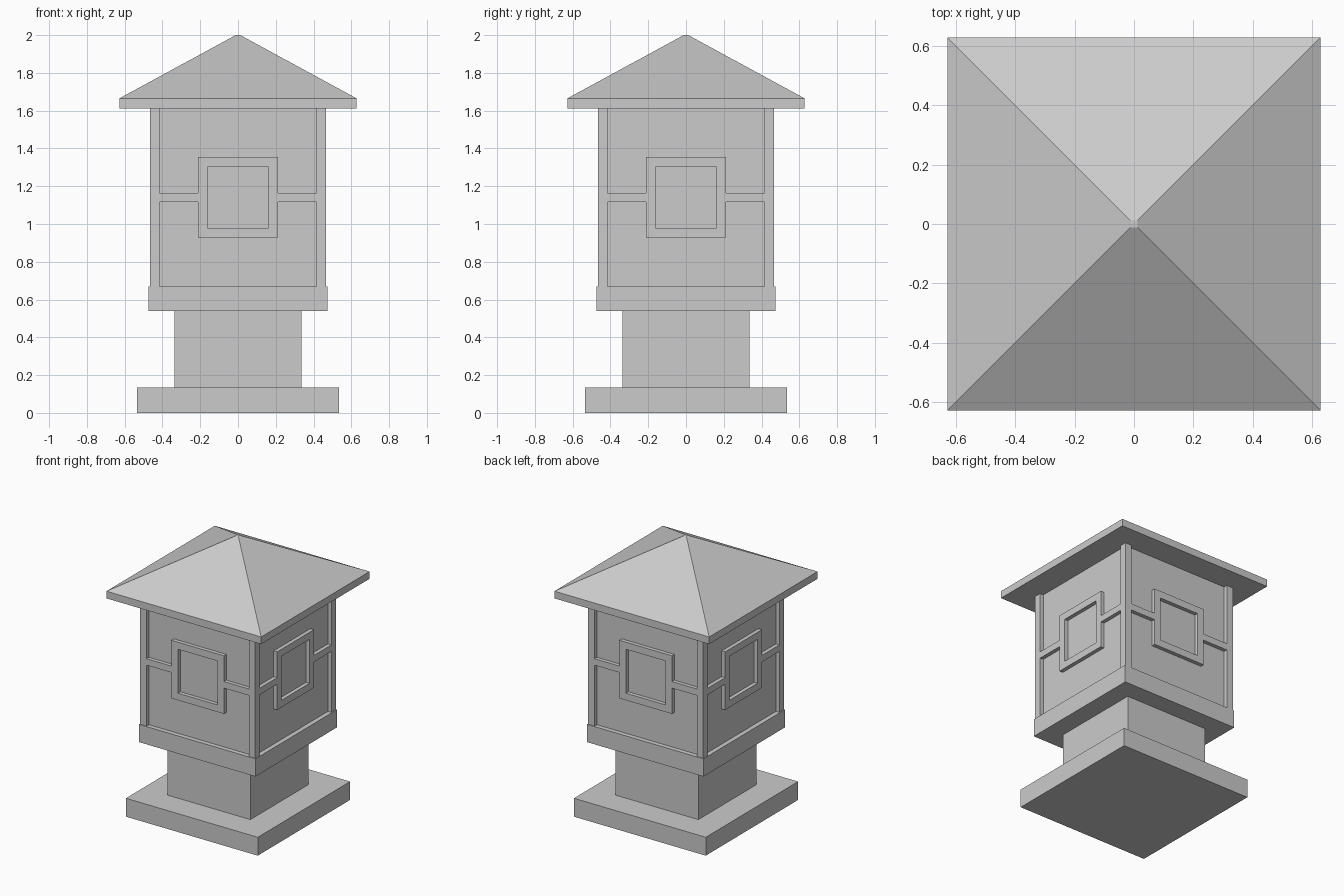
import bpy, bmesh
from math import pi
from mathutils import Matrix

if "Cube" in bpy.data.objects:
    bpy.data.objects.remove(bpy.data.objects["Cube"])


def make_object(name, bm):
    bmesh.ops.recalc_face_normals(bm, faces=bm.faces[:])
    mesh = bpy.data.meshes.new(name)
    bm.to_mesh(mesh)
    bm.free()
    obj = bpy.data.objects.new(name, mesh)
    bpy.context.collection.objects.link(obj)
    return obj


def square_stack(name, levels):
    """Square solid lofted through (half_width, z) levels."""
    bm = bmesh.new()
    rings = [[bm.verts.new((sx * h, sy * h, z))
              for sx, sy in ((-1, -1), (1, -1), (1, 1), (-1, 1))]
             for h, z in levels]
    for a, b in zip(rings, rings[1:]):
        for i in range(4):
            j = (i + 1) % 4
            bm.faces.new((a[i], a[j], b[j], b[i]))
    bm.faces.new(rings[0][::-1])
    bm.faces.new(rings[-1])
    return make_object(name, bm)


def add_prism(bm, outline, y0, y1, rot):
    """Extrude an (x, z) outline from y0 to y1, then turn it about z."""
    a, b = ([bm.verts.new(rot @ Matrix.Translation((x, y, z)).translation)
             for x, z in outline] for y in (y0, y1))
    n = len(outline)
    for i in range(n):
        j = (i + 1) % n
        bm.faces.new((a[i], a[j], b[j], b[i]))
    bm.faces.new(a[::-1])
    bm.faces.new(b)


# Stacked stone parts
square_stack("base_slab", [(0.535, 0), (0.535, 0.135)])
square_stack("neck", [(0.336, 0.135), (0.336, 0.54)])
square_stack("tray", [(0.473, 0.54), (0.473, 0.67)])
body = square_stack("lantern_body", [(0.467, 0.67), (0.467, 1.612)])
square_stack("roof", [(0.628, 1.612), (0.628, 1.665), (0.012, 2.0)])

# Recessed panels on all four sides, leaving posts, bars and window frame
post, outer, inner = 0.415, 0.213, 0.161
mid, bar = 1.141, 0.024
pocket = bmesh.new()
for side in range(4):
    rot = Matrix.Rotation(side * pi / 2, 4, 'Z')
    for s, end in ((1, 1.8), (-1, 0.5)):
        half = [(outer, mid + s * outer), (outer, mid + s * bar),
                (post, mid + s * bar), (post, end)]
        outline = half + [(-x, z) for x, z in reversed(half)]
        add_prism(pocket, outline, -0.6, -0.439, rot)
    window = [(sx * inner, mid + sz * inner)
              for sx, sz in ((-1, -1), (1, -1), (1, 1), (-1, 1))]
    add_prism(pocket, window, -0.6, -0.439, rot)
cutter = make_object("panel_cutter", pocket)
cut = body.modifiers.new("panels", 'BOOLEAN')
cut.operation = 'DIFFERENCE'
cut.solver = 'EXACT'
cut.object = cutter

# Apply the cut and discard the helper
bpy.context.view_layer.objects.active = body
bpy.ops.object.modifier_apply(modifier=cut.name)
bpy.data.objects.remove(cutter)
